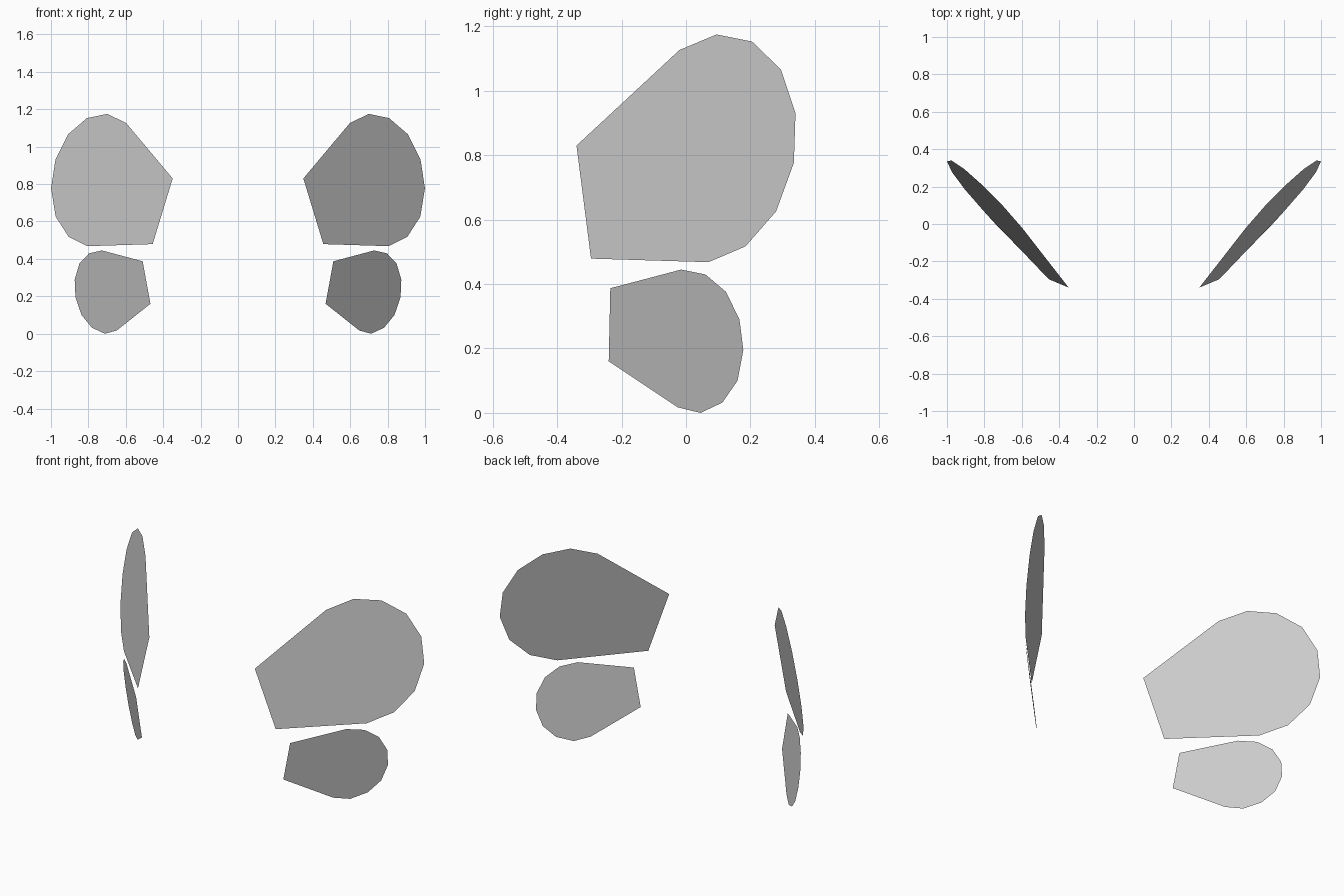
import bpy
import bmesh

# Remove the default object
default_cube = bpy.data.objects.get("Cube")
if default_cube:
    bpy.data.objects.remove(default_cube, do_unlink=True)


def make_material(name, colour):
    material = bpy.data.materials.new(name)
    material.use_nodes = True
    material.diffuse_color = colour
    shader = material.node_tree.nodes["Principled BSDF"]
    shader.inputs["Base Color"].default_value = colour
    return material


light_grey = make_material("light_grey", (0.6, 0.6, 0.6, 1))


def make_wing(name, outline, side, slope, lean, offset):
    """Flat wing: side outline (y, z) laid on the plane y = slope*x + lean*z + offset."""
    bm = bmesh.new()
    corners = []
    for y, z in outline:
        x = (y - lean * z - offset) / slope
        corners.append(bm.verts.new((side * x, y, z)))
    # Keep the face pointing outward to the front on both sides
    if side > 0:
        corners.reverse()
    face = bm.faces.new(corners)
    face.normal_update()
    if face.normal.y > 0:
        face.normal_flip()
    mesh = bpy.data.meshes.new(name)
    bm.to_mesh(mesh)
    bm.free()
    mesh.materials.append(light_grey)
    wing = bpy.data.objects.new(name, mesh)
    bpy.context.scene.collection.objects.link(wing)
    return wing


# Rounded outer edge, straight edges narrowing to the root
upper_outline = [
    (-0.34, 0.83), (-0.02, 1.127), (0.095, 1.175), (0.205, 1.153),
    (0.295, 1.066), (0.34, 0.93), (0.335, 0.777), (0.28, 0.626),
    (0.185, 0.517), (0.07, 0.468), (-0.295, 0.479),
]
lower_outline = [
    (-0.235, 0.387), (-0.015, 0.445), (0.06, 0.43), (0.124, 0.376),
    (0.166, 0.29), (0.178, 0.195), (0.16, 0.1), (0.113, 0.032),
    (0.045, 0), (-0.025, 0.017), (-0.24, 0.16),
]

# Mirrored pairs of wings
for side, label in ((1, "left"), (-1, "right")):
    make_wing("upper_wing_" + label, upper_outline, side,
              slope=1.054, lean=0.1925, offset=-0.868)
    make_wing("lower_wing_" + label, lower_outline, side,
              slope=1.058, lean=-0.1716, offset=-0.708)
